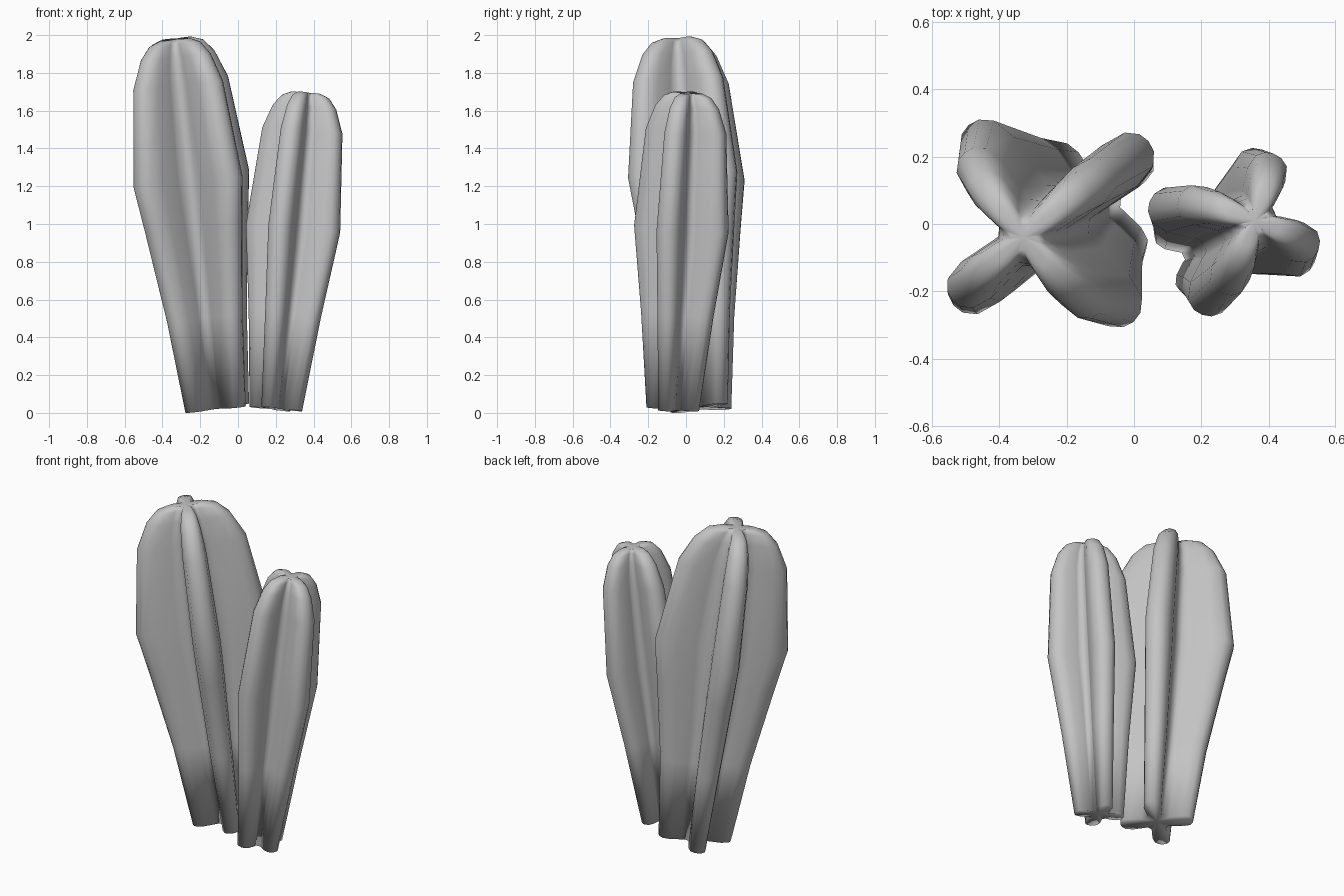
import bpy, bmesh, math
from mathutils import Vector, Matrix

if "Cube" in bpy.data.objects:
    bpy.data.objects.remove(bpy.data.objects["Cube"], do_unlink=True)

grey = bpy.data.materials.new("plain_grey")
grey.use_nodes = True
COLOUR = (0.55, 0.55, 0.55, 1)
grey.diffuse_color = COLOUR
grey.node_tree.nodes["Principled BSDF"].inputs["Base Color"].default_value = COLOUR

# One rib's outline: (share of rib radius, share of half thickness)
HALF_RIB = [(0.4, 0.86), (0.7, 1), (0.9, 0.82), (0.98, 0.42)]
RIB = [(u, -v) for u, v in HALF_RIB] + [(1, 0)] + HALF_RIB[::-1]


def cross_ring(bm, z, radius, half, turn):
    """Four ribs with a filleted valley between neighbours."""
    ring = []
    near, far = half * 0.8, half * 1.2
    for k in range(4):
        spin = Matrix.Rotation(turn + k * math.pi / 2, 3, "Z")
        points = [(max(u * radius, far * 1.1), v * half) for u, v in RIB]
        for x, y in points + [(far, near), (near, far)]:
            ring.append(bm.verts.new(spin @ Vector((x, y, z))))
    return ring


def cap(bm, ring, z):
    centre = bm.verts.new((0, 0, z))
    for i, v in enumerate(ring):
        bm.faces.new((v, ring[(i + 1) % len(ring)], centre))


def stem(name, base, top, turn, profile):
    base, top = Vector(base), Vector(top)
    axis = top - base
    bm = bmesh.new()
    rings = [cross_ring(bm, t * axis.length, r, h, math.radians(turn))
             for t, r, h in profile]
    for a, b in zip(rings, rings[1:]):
        n = len(a)
        for i in range(n):
            j = (i + 1) % n
            bm.faces.new((a[i], a[j], b[j], b[i]))
    cap(bm, rings[0], 0.01)
    cap(bm, rings[-1], axis.length * 0.997)
    bmesh.ops.recalc_face_normals(bm, faces=bm.faces)
    # Lean the stem along its axis
    lean = Vector((0, 0, 1)).rotation_difference(axis).to_matrix().to_4x4()
    bm.transform(Matrix.Translation(base) @ lean)
    mesh = bpy.data.meshes.new(name)
    bm.to_mesh(mesh)
    bm.free()
    mesh.shade_smooth()
    mesh.materials.append(grey)
    bpy.context.collection.objects.link(bpy.data.objects.new(name, mesh))


# Profiles: (share of height, rib radius, rib half thickness)
stem("tall_ribbed_stem", (-0.11, 0.07, 0.025), (-0.33, -0.04, 1.98), 40, [
    (0, 0.208, 0.05), (0.25, 0.26, 0.064), (0.5, 0.34, 0.076),
    (0.62, 0.382, 0.08), (0.88, 0.312, 0.07),
    (0.955, 0.24, 0.058), (0.988, 0.175, 0.044), (1, 0.1, 0.026)])
stem("short_ribbed_stem", (0.2, -0.07, 0.02), (0.36, 0.01, 1.695), 70, [
    (0, 0.145, 0.042), (0.3, 0.2, 0.056), (0.57, 0.262, 0.066),
    (0.88, 0.222, 0.06), (0.955, 0.175, 0.05),
    (0.988, 0.13, 0.038), (1, 0.08, 0.024)])
